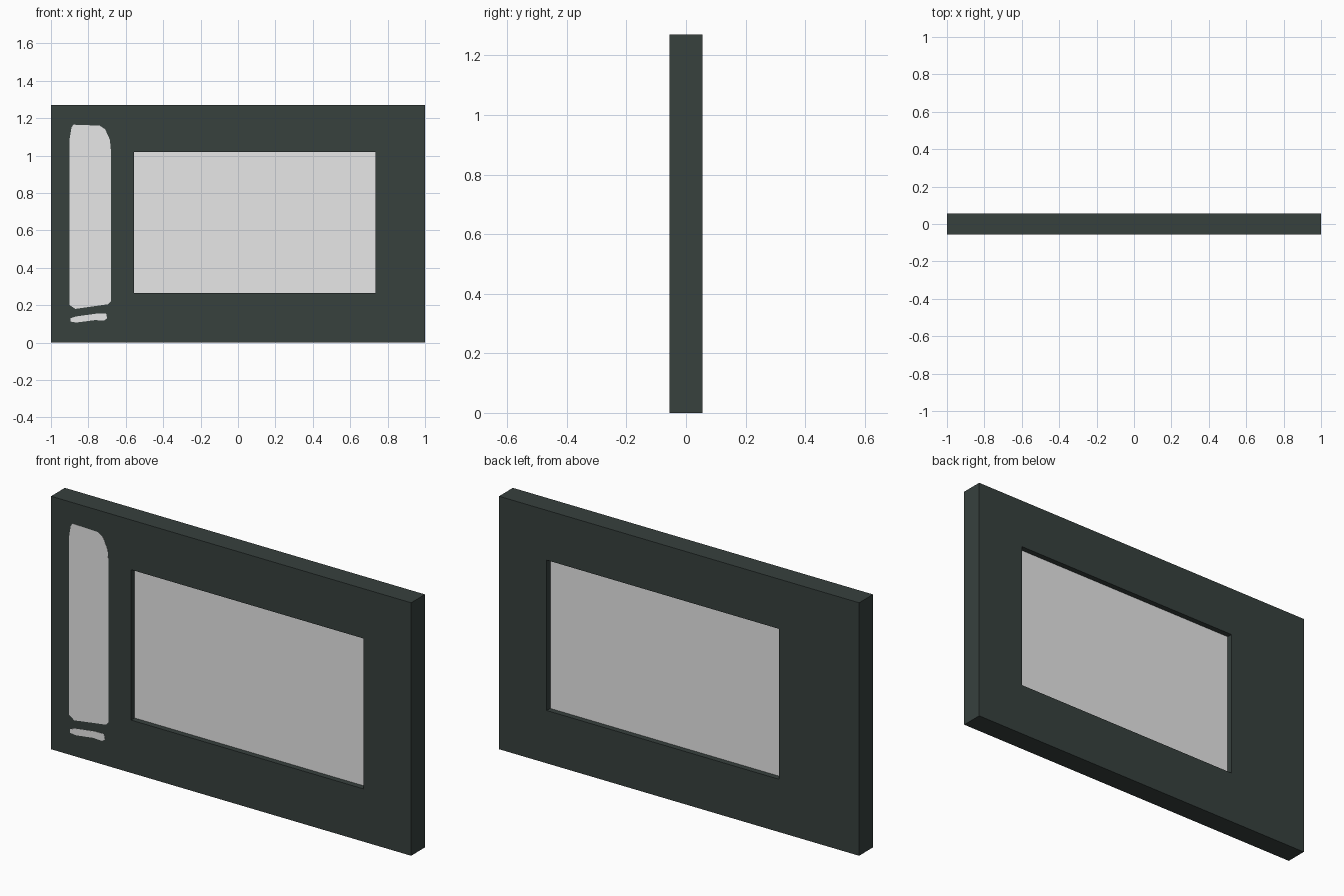
import bpy
import bmesh

cube = bpy.data.objects.get("Cube")
if cube:
    bpy.data.objects.remove(cube, do_unlink=True)

HALF_DEPTH = 0.055
RECESS = 0.028
HEIGHT = 1.27
WINDOW = (-0.555, 0.735, 0.265, 1.02)  # left, right, bottom, top


def make_material(name, rgb):
    mat = bpy.data.materials.new(name)
    mat.use_nodes = True
    color = (*rgb, 1)
    mat.diffuse_color = color
    mat.node_tree.nodes["Principled BSDF"].inputs["Base Color"].default_value = color
    return mat


def finish(name, bm, mat):
    bmesh.ops.recalc_face_normals(bm, faces=bm.faces)
    mesh = bpy.data.meshes.new(name)
    bm.to_mesh(mesh)
    bm.free()
    mesh.materials.append(mat)
    obj = bpy.data.objects.new(name, mesh)
    bpy.context.collection.objects.link(obj)
    return obj


def rectangle(x0, x1, z0, z1):
    return [(x0, z0), (x1, z0), (x1, z1), (x0, z1)]


def make_frame(name, outer, inner, mat):
    """Join front and back outlines into a closed rectangular ring."""
    bm = bmesh.new()
    loops = [(outer, -HALF_DEPTH), (outer, HALF_DEPTH),
             (inner, HALF_DEPTH), (inner, -HALF_DEPTH)]
    rings = [[bm.verts.new((x, y, z)) for x, z in pts] for pts, y in loops]
    for i, a in enumerate(rings):
        b = rings[(i + 1) % len(rings)]
        for j in range(4):
            k = (j + 1) % 4
            bm.faces.new((a[j], a[k], b[k], b[j]))
    return finish(name, bm, mat)


def make_plate(name, outline, y0, y1, mat):
    """Extrude an outline in the front plane from y0 to y1."""
    bm = bmesh.new()
    face = bm.faces.new([bm.verts.new((x, y0, z)) for x, z in outline])
    new = bmesh.ops.extrude_face_region(bm, geom=[face])["geom"]
    verts = [v for v in new if isinstance(v, bmesh.types.BMVert)]
    bmesh.ops.translate(bm, verts=verts, vec=(0, y1 - y0, 0))
    return finish(name, bm, mat)


dark = make_material("dark green grey", (0.038, 0.052, 0.048))
grey = make_material("light grey", (0.8, 0.8, 0.8))

# Thick frame with an off-centre window opening
make_frame("frame", rectangle(-1, 1, 0, HEIGHT), rectangle(*WINDOW), dark)

# Pane set back from both faces
make_plate("window_pane", rectangle(*WINDOW),
           RECESS - HALF_DEPTH, HALF_DEPTH - RECESS, grey)

# Tall rounded panel and the small sliver below it, on the front only
tall_outline = [(-0.9, 0.2), (-0.87, 0.18), (-0.695, 0.205), (-0.68, 0.22),
                (-0.68, 1.03), (-0.685, 1.085), (-0.71, 1.14), (-0.74, 1.16),
                (-0.88, 1.165), (-0.89, 1.15), (-0.9, 1.09)]
sliver_outline = [(-0.895, 0.112), (-0.865, 0.107), (-0.765, 0.12),
                  (-0.715, 0.118), (-0.7, 0.13), (-0.705, 0.155),
                  (-0.755, 0.155), (-0.865, 0.14), (-0.895, 0.13)]
for name, outline in (("tall_panel", tall_outline), ("lower_panel", sliver_outline)):
    make_plate(name, outline, -HALF_DEPTH - 0.001, -HALF_DEPTH + 0.004, grey)
